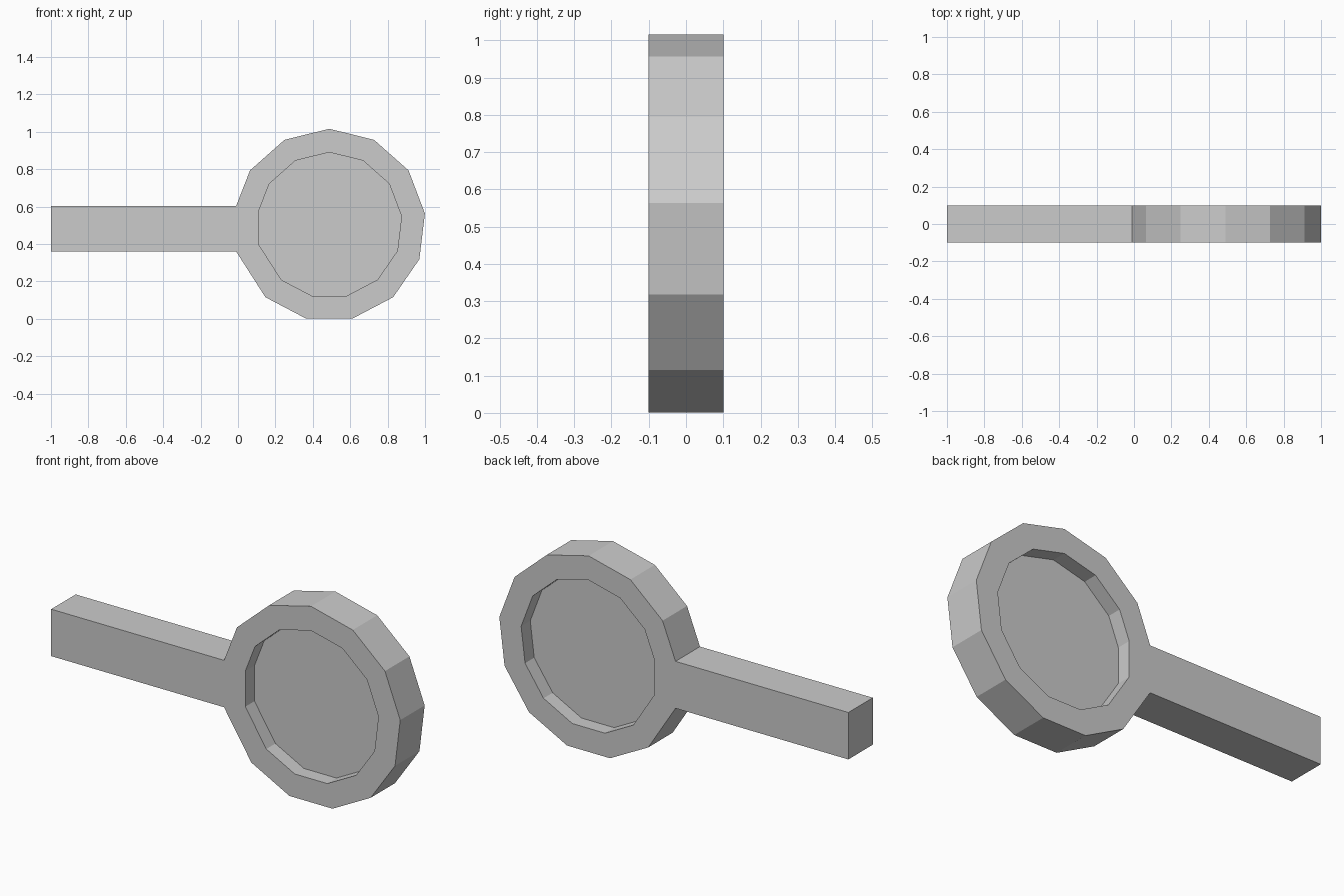
import bpy, bmesh, math

if "Cube" in bpy.data.objects:
    bpy.data.objects.remove(bpy.data.objects["Cube"])

SIDES, RADIUS, HALF = 13, 0.515, 0.1
CX, CZ = 0.488, 0.501

# Disc outline: a 13-sided ring with its left edge straightened to carry the handle
outline = []
for i in range(SIDES):
    a = math.pi / 2 - i * math.tau / SIDES
    outline.append((CX + RADIUS * math.cos(a), CZ + RADIUS * math.sin(a)))
outline[9] = (-0.01, 0.36)
outline[10] = (-0.01, 0.603)

bm = bmesh.new()
front = [bm.verts.new((x, -HALF, z)) for x, z in outline]
back = [bm.verts.new((x, HALF, z)) for x, z in outline]
caps = [bm.faces.new(front), bm.faces.new(back)]
sides = []
for i in range(SIDES):
    j = (i + 1) % SIDES
    sides.append(bm.faces.new((front[i], front[j], back[j], back[i])))
bmesh.ops.recalc_face_normals(bm, faces=bm.faces[:])

# Flat rim, then a straight-walled recess, on both faces
bmesh.ops.inset_individual(bm, faces=caps, thickness=0.122, use_even_offset=True)
panels = bmesh.ops.extrude_discrete_faces(bm, faces=caps)["faces"]
for f in panels:
    for v in f.verts:
        v.co.y = math.copysign(0.025, v.co.y)

# Handle pulled out of the straight left side
handle = bmesh.ops.extrude_discrete_faces(bm, faces=[sides[9]])["faces"][0]
for v in handle.verts:
    v.co.x = -1.0

bmesh.ops.recalc_face_normals(bm, faces=bm.faces[:])
mesh = bpy.data.meshes.new("paddle")
bm.to_mesh(mesh)
bm.free()
bpy.context.collection.objects.link(bpy.data.objects.new("paddle", mesh))
